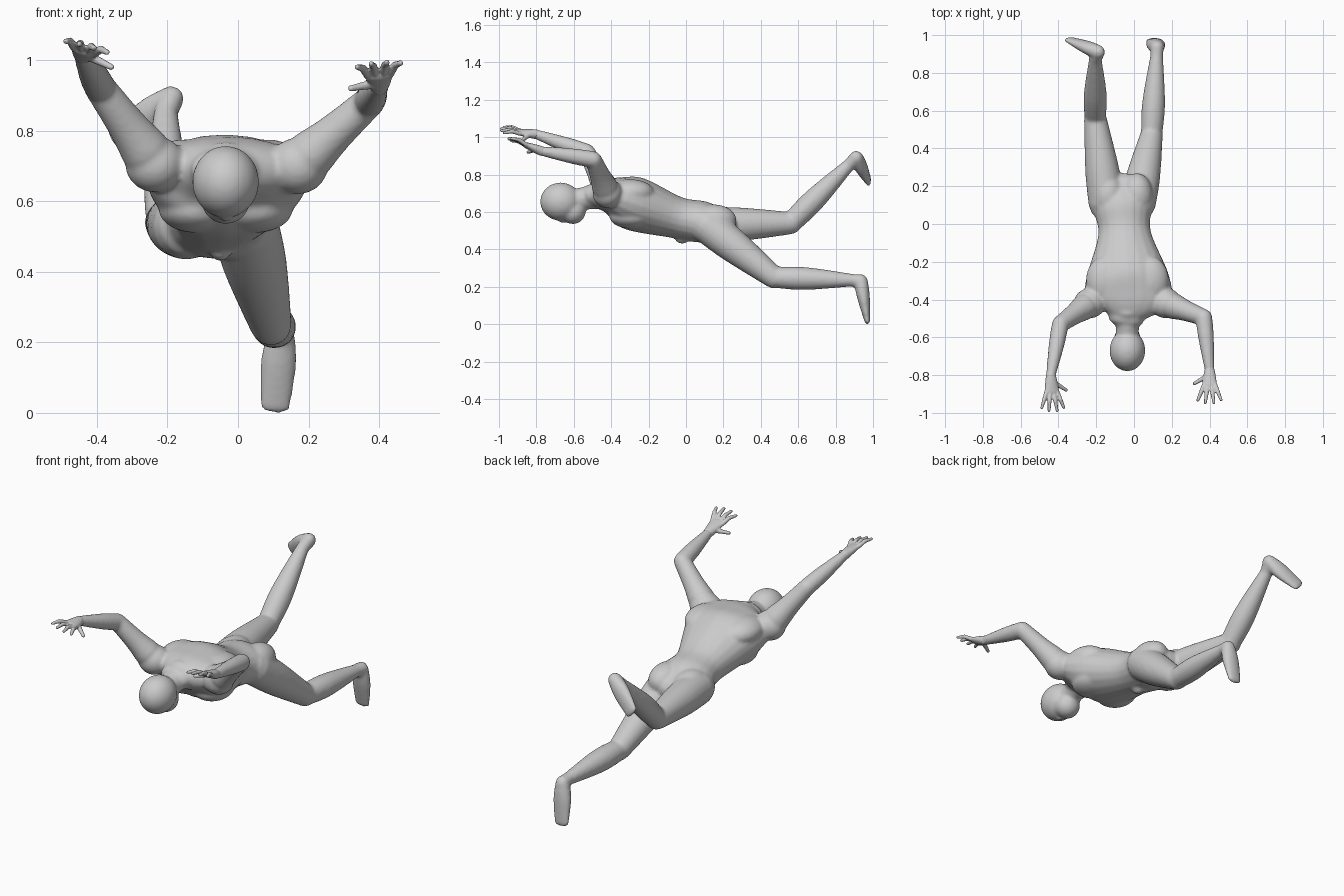
import bpy, bmesh, math
from mathutils import Vector, Matrix

default_cube = bpy.data.objects.get("Cube")
if default_cube:
    bpy.data.objects.remove(default_cube, do_unlink=True)

skin = bpy.data.materials.new("plain_grey")
skin.use_nodes = True
grey = (.6, .6, .6, 1)
skin.diffuse_color = grey
skin.node_tree.nodes["Principled BSDF"].inputs["Base Color"].default_value = grey

X_AXIS = Vector((1, 0, 0))
UP = Vector((0, 0, 1))
SIDES = 20
STEPS = 6


def spline(rows):
    """Smooth the rows (x, y, z, half width, half depth) into a longer list."""
    rows = [Vector(row) for row in rows]
    padded = [rows[0]] + rows + [rows[-1]]
    smooth = []
    for before, start, end, after in zip(padded, padded[1:], padded[2:], padded[3:]):
        leave, arrive = (end - before) / 2, (after - start) / 2
        for step in range(STEPS):
            t = step / STEPS
            ease = t * t * (3 - 2 * t)
            smooth.append(start.lerp(end, ease) + leave * t * (1 - t) ** 2
                          - arrive * t * t * (1 - t))
    return smooth + [rows[-1]]


def dome(row, outward):
    """Shrinking rows that round off one end of a tube."""
    rows = []
    for angle in (math.pi / 6, math.pi / 3, math.pi / 2.2):
        centre = row.to_3d() + outward * row[4] * math.sin(angle)
        rows.append(Vector((*centre, row[3] * math.cos(angle), row[4] * math.cos(angle))))
    return rows


def loft(bm, rows, side=X_AXIS):
    """Closed tube of elliptical rings with the width along the side direction."""
    rows = spline(rows)
    head_way = (rows[0].to_3d() - rows[1].to_3d()).normalized()
    tail_way = (rows[-1].to_3d() - rows[-2].to_3d()).normalized()
    rows = dome(rows[0], head_way)[::-1] + rows + dome(rows[-1], tail_way)
    centres = [row.to_3d() for row in rows]
    ahead = centres[1:] + centres[-1:]
    behind = centres[:1] + centres[:-1]
    rings = []
    for row, centre, following, previous in zip(rows, centres, ahead, behind):
        along = (following - previous).normalized()
        across = (side - along * side.dot(along)).normalized()
        depth = along.cross(across)
        ring = []
        for k in range(SIDES):
            angle = math.tau * k / SIDES
            ring.append(bm.verts.new(centre + across * row[3] * math.cos(angle)
                                     + depth * row[4] * math.sin(angle)))
        rings.append(ring)
    for ring, following in zip(rings, rings[1:]):
        for k in range(SIDES):
            bm.faces.new((ring[k - 1], ring[k], following[k], following[k - 1]))
    bm.faces.new(rings[0][::-1])
    bm.faces.new(rings[-1])


def limb(bm, start, end, thick, thin, bulge=0, flat=1, side=X_AXIS):
    """Tapered, round-ended tube, swollen above its middle and flattened to its end."""
    start, end = Vector(start), Vector(end)
    middle = (thick + thin) / 2 + bulge
    loft(bm, [(*start, thick, thick),
              (*start.lerp(end, .4), middle, middle * (1 + flat) / 2),
              (*end, thin, thin * flat)], side)


def ball(bm, centre, radii):
    place = Matrix.Translation(centre) @ Matrix.Diagonal((*radii, 1))
    bmesh.ops.create_uvsphere(bm, u_segments=24, v_segments=16, radius=1, matrix=place)


def pair(bm, middle, offset, radii):
    """Two equal swellings on either side of a middle point."""
    for direction in (-1, 1):
        ball(bm, Vector(middle) + X_AXIS * offset * direction, radii)


def finish(name, bm, voxel, softness):
    """Fuse the overlapping volumes into one soft surface."""
    bmesh.ops.recalc_face_normals(bm, faces=bm.faces)
    mesh = bpy.data.meshes.new(name)
    bm.to_mesh(mesh)
    bm.free()
    mesh.materials.append(skin)
    part = bpy.data.objects.new(name, mesh)
    bpy.context.collection.objects.link(part)
    fuse = part.modifiers.new("fuse", "REMESH")
    fuse.mode = "VOXEL"
    fuse.voxel_size = voxel
    fuse.use_smooth_shade = True
    soften = part.modifiers.new("soften", "SMOOTH")
    soften.iterations = softness


def arm(bm, shoulder, elbow, wrist):
    shoulder, elbow = Vector(shoulder), Vector(elbow)
    ball(bm, shoulder, (.085, .08, .08))
    limb(bm, shoulder.lerp(elbow, .2), elbow, .07, .045, bulge=-.002)
    limb(bm, elbow, wrist, .045, .026, bulge=.006)


def leg(bm, hip, knee, ankle, heel, toe, foot_side):
    limb(bm, hip, knee, .096, .06, bulge=.012)
    limb(bm, knee, ankle, .056, .034, bulge=.016)
    limb(bm, ankle, heel, .034, .036)
    limb(bm, heel, toe, .038, .044, bulge=.01, flat=.35, side=foot_side)


def hand(name, wrist, forward, thumb_side):
    """Flat palm with a fan of four fingers and a thumb."""
    bm = bmesh.new()
    wrist, forward, thumb_side = Vector(wrist), Vector(forward), Vector(thumb_side)
    palm = wrist + forward * .09
    limb(bm, wrist, palm, .026, .04, flat=.4, side=thumb_side)
    for finger in range(4):
        spread = finger - 1.5
        root = palm + thumb_side * spread * .02
        reach = (forward + thumb_side * spread * .25).normalized()
        tip = root + reach * (.105 - abs(spread) * .01)
        knuckle = root.lerp(tip, .5) + UP * .01
        limb(bm, root, knuckle, .012, .011)
        limb(bm, knuckle, tip, .011, .008)
    thumb_tip = wrist + forward * .08 + thumb_side * .08 - UP * .025
    limb(bm, wrist + forward * .03, thumb_tip, .016, .009, side=UP)
    finish(name, bm, voxel=.0045, softness=2)


body = bmesh.new()

# Torso from the neck base to the pelvis
loft(body, [(-.04, -.49, .69, .1, .065), (-.03, -.4, .685, .22, .1), (-.035, -.28, .645, .22, .145),
            (-.05, -.05, .57, .14, .112), (-.06, .1, .545, .155, .11), (-.06, .2, .53, .11, .07)])
pair(body, (-.035, -.3, .705), .12, (.1, .13, .07))  # shoulder blades
pair(body, (-.035, -.29, .575), .08, (.11, .12, .065))  # chest
pair(body, (-.06, .15, .555), .075, (.085, .12, .085))  # buttocks
ball(body, (-.05, -.02, .46), (.03, .04, .03))

# Neck and head with the face turned downward
limb(body, (-.035, -.46, .69), (-.035, -.6, .66), .08, .06, bulge=-.006)
ball(body, (-.035, -.67, .655), (.095, .11, .102))  # skull
ball(body, (-.035, -.605, .605), (.07, .07, .07))  # jaw
ball(body, (-.035, -.66, .56), (.014, .024, .02))  # nose

# Arms reaching up and forward
right_wrist, left_wrist = (-.44, -.8, 1.015), (.4, -.77, .925)
arm(body, (-.235, -.42, .705), (-.39, -.53, .92), right_wrist)
arm(body, (.17, -.42, .7), (.37, -.495, .88), left_wrist)

# Trailing left leg and bent right leg
leg(body, (.02, .11, .53), (.093, .47, .25), (.12, .89, .235), (.122, .935, .23), (.105, .97, .015),
    X_AXIS)
leg(body, (-.145, .11, .53), (-.205, .56, .54), (-.205, .87, .85), (-.19, .91, .89),
    (-.34, .975, .77), X_AXIS - UP)
finish("body", body, voxel=.0085, softness=9)

hand("right_hand", right_wrist, (.06, -.99, .13), (.95, 0, -.25))
hand("left_hand", left_wrist, (0, -.93, .35), (-1, 0, -.1))
